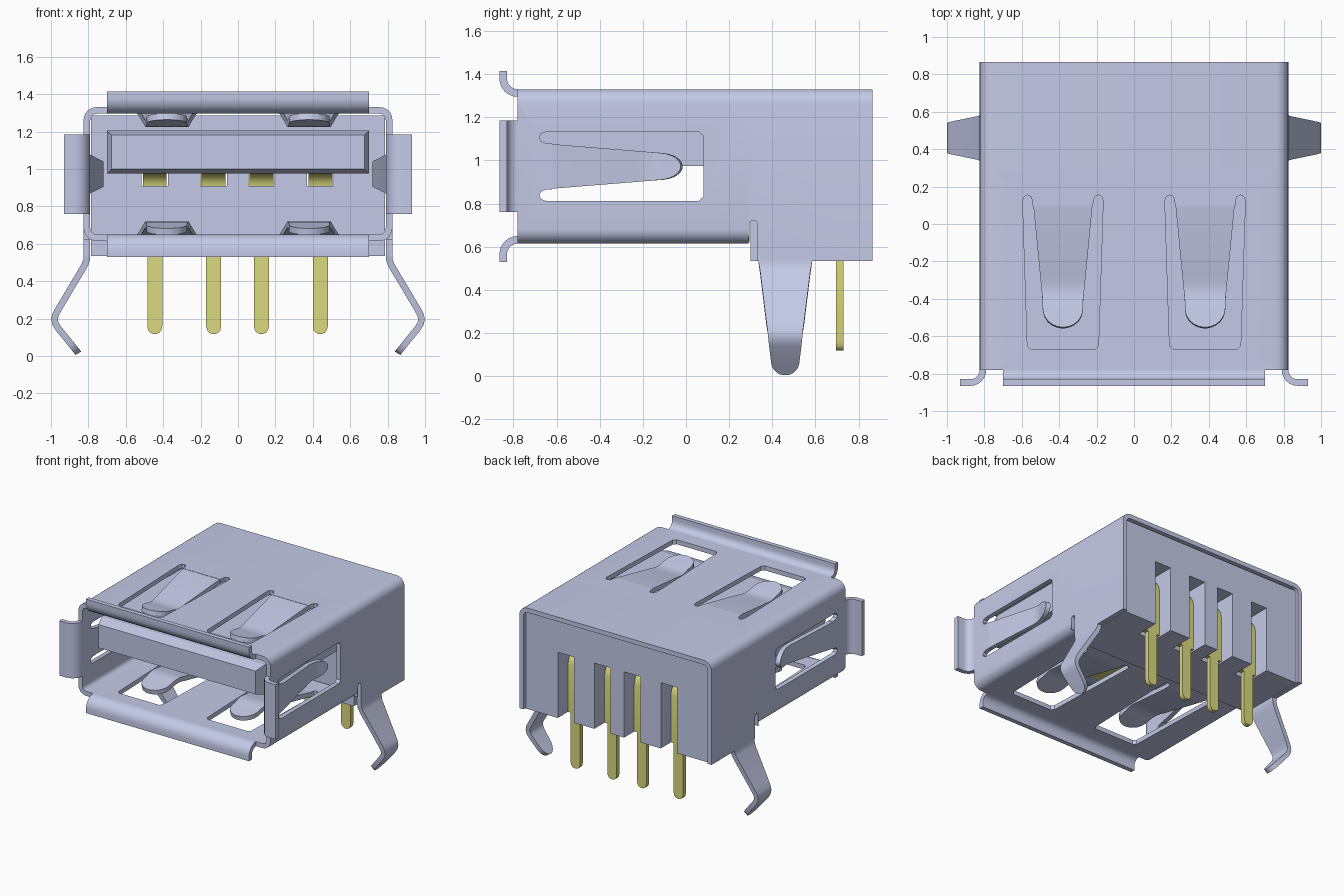
import bpy, bmesh, math
from mathutils import Vector

cube = bpy.data.objects.get("Cube")
if cube:
    bpy.data.objects.remove(cube, do_unlink=True)


def material(name, rgb):
    m = bpy.data.materials.new(name)
    m.use_nodes = True
    m.diffuse_color = (*rgb, 1)
    bsdf = next(n for n in m.node_tree.nodes if n.type == 'BSDF_PRINCIPLED')
    bsdf.inputs["Base Color"].default_value = (*rgb, 1)
    return m


STEEL = material("pale blue grey", (0.56, 0.60, 0.81))
BRASS = material("olive yellow", (0.70, 0.70, 0.21))
T = 0.035          # sheet thickness
CX, TOP, BOT = 0.8075, 1.3125, 0.6325   # mid-surfaces of the sheet shell
MIDZ = 0.9725


def make(name, bm, mat):
    bmesh.ops.recalc_face_normals(bm, faces=bm.faces)
    me = bpy.data.meshes.new(name)
    bm.to_mesh(me)
    bm.free()
    ob = bpy.data.objects.new(name, me)
    bpy.context.collection.objects.link(ob)
    me.materials.append(mat)
    return ob


def activate(ob):
    bpy.ops.object.select_all(action='DESELECT')
    ob.select_set(True)
    bpy.context.view_layer.objects.active = ob


def smooth(ob):
    activate(ob)
    bpy.ops.object.shade_smooth_by_angle(angle=math.radians(32))


def apply(ob, mod):
    activate(ob)
    bpy.ops.object.modifier_apply(modifier=mod.name)


def strip(name, stations, wdir, mat=STEEL, closed=False):
    """Bent sheet: stations are (centre, half width) along a path."""
    bm = bmesh.new()
    w = Vector(wdir)
    rows = [(bm.verts.new(Vector(c) - w * h), bm.verts.new(Vector(c) + w * h)) for c, h in stations]
    for i in range(len(rows) if closed else len(rows) - 1):
        a, b = rows[i], rows[(i + 1) % len(rows)]
        bm.faces.new((a[0], a[1], b[1], b[0]))
    ob = make(name, bm, mat)
    sol = ob.modifiers.new("sheet", 'SOLIDIFY')
    sol.thickness, sol.offset, sol.use_even_offset = T, 0, True
    apply(ob, sol)
    smooth(ob)
    return ob


def box(name, lo, hi, mat=STEEL):
    bm = bmesh.new()
    bmesh.ops.create_cube(bm, size=1)
    for v in bm.verts:
        v.co = [lo[i] if v.co[i] < 0 else hi[i] for i in range(3)]
    return make(name, bm, mat)


def prism(name, pts, place, d0, d1):
    """Outline pts (u, v) extruded over depth d0..d1, positioned by place(u, v, d)."""
    bm = bmesh.new()
    a = [bm.verts.new(place(u, v, d0)) for u, v in pts]
    b = [bm.verts.new(place(u, v, d1)) for u, v in pts]
    n = len(pts)
    bm.faces.new(a)
    bm.faces.new(b[::-1])
    for i in range(n):
        bm.faces.new((a[i], a[(i + 1) % n], b[(i + 1) % n], b[i]))
    return make(name, bm, STEEL)


def cut(target, cutter):
    mod = target.modifiers.new("cut", 'BOOLEAN')
    mod.operation, mod.solver, mod.object = 'DIFFERENCE', 'EXACT', cutter
    apply(target, mod)
    bpy.data.objects.remove(cutter, do_unlink=True)


def arc(cx, cy, r, a0, a1, n=6):
    return [(cx + r * math.cos(math.radians(a0 + (a1 - a0) * i / n)),
             cy + r * math.sin(math.radians(a0 + (a1 - a0) * i / n))) for i in range(n + 1)]


# Shell: closed tube in front, open-bottomed cover behind
R = 0.05
top_arcs = arc(CX - R, TOP - R, R, 0, 90) + arc(-CX + R, TOP - R, R, 90, 180)
low_arcs = arc(-CX + R, BOT + R, R, 180, 270) + arc(CX - R, BOT + R, R, 270, 360)
Y0, Y1, Y2 = -0.78, 0.29, 0.865
front_shell = strip("front_shell", [((x, (Y0 + Y1) / 2, z), (Y1 - Y0) / 2) for x, z in top_arcs + low_arcs],
                    (0, 1, 0), closed=True)
cover = [(CX, 0.535)] + top_arcs + [(-CX, 0.535)]
rear_shell = strip("rear_shell", [((x, (Y1 + Y2) / 2, z), (Y2 - Y1) / 2) for x, z in cover], (0, 1, 0))

# Relief slot with a rounded top on both side walls
slot = [(0.27, 0.4), (0.33, 0.4)] + arc(0.312, 0.704, 0.018, 0, 180) + [(0.294, 0.62), (0.27, 0.62)]
cut(rear_shell, prism("slot_cutter", slot, lambda u, v, d: (d, u, v), -1, 1))


# Spring fingers in U-shaped cutouts; s runs from the root, d is the inward dip
def u_outline(length, w0, w1, f0):
    half = [(length, w1 - 0.02), (length - 0.02, w1), (0.03, w0), (0.008, w0 - 0.009),
            (0, (w0 + f0) / 2), (0.008, f0 + 0.009), (0.03, f0), (0.06, f0 - 0.002)]
    return half + [(s, -w) for s, w in reversed(half)]


def spring(name, shell, place, wdir, length, w0, w1, f0, f1, tip):
    cut(shell, prism("cutter", u_outline(length, w0, w1, f0),
                     lambda u, v, d: Vector(place(u, d)) + Vector(wdir) * v, -0.06, 0.06))
    dip = [(0.035, 0), (0.08, 0.004), (0.42, 0.058), (0.46, 0.066), (0.50, 0.070),
           (0.54, 0.066), (0.57, 0.058)]
    st = [(s, d, f0 + (f1 - f0) * min(1, s / 0.57)) for s, d in dip]
    # rounded, turned-up tip
    for a in (0, 20, 40, 58, 72, 82, 88):
        k = math.sin(math.radians(a))
        s = tip - 0.10 + 0.10 * k
        if s > 0.575:
            st.append((s, 0.058 - 0.026 * (s - 0.57) / (tip - 0.57), f1 * math.cos(math.radians(a))))
    strip(name, [(place(s, d), h) for s, d, h in st], wdir)


for side, label in ((1, "left"), (-1, "right")):
    x = 0.38 * side
    spring(f"top_spring_{label}", front_shell, lambda s, d: (x, 0.155 - s, TOP - d),
           (1, 0, 0), 0.825, 0.215, 0.19, 0.163, 0.108, 0.71)
    spring(f"bottom_spring_{label}", front_shell, lambda s, d: (x, 0.155 - s, BOT + d),
           (1, 0, 0), 0.825, 0.215, 0.19, 0.163, 0.108, 0.71)
    spring(f"side_spring_{label}", front_shell, lambda s, d: (side * (CX - d), -0.68 + s, MIDZ),
           (0, 0, 1), 0.76, 0.16, 0.16, 0.108, 0.062, 0.66)

    # Flared side lip
    lip = [(CX, -0.77)] + arc(CX + 0.0675, Y0, 0.0675, 180, 270) + [(0.93, Y0 - 0.0675)]
    strip(f"side_lip_{label}", [((side * u, v, MIDZ), 0.2125) for u, v in lip], (0, 0, 1))

    # Bent, tapering board lock leg: x, z, half width
    leg = [(CX, 0.56, 0.125), (CX, 0.535, 0.125), (0.809, 0.515, 0.122), (0.82, 0.485, 0.117),
           (0.96, 0.25, 0.088), (0.975, 0.222, 0.084), (0.981, 0.198, 0.081), (0.977, 0.174, 0.078),
           (0.962, 0.149, 0.075), (0.892, 0.063, 0.064), (0.876, 0.043, 0.055), (0.864, 0.028, 0.04),
           (0.857, 0.019, 0.025), (0.854, 0.014, 0.008)]
    strip(f"board_leg_{label}", [((side * u, 0.46, z), h) for u, z, h in leg], (0, 1, 0))
smooth(front_shell)
smooth(rear_shell)

# Flared top and bottom lips
for z0, up, label in ((TOP, 1, "top"), (BOT, -1, "bottom")):
    lip = [(-0.77, 0)] + arc(Y0, 0.0675, 0.0675, 270, 180) + [(Y0 - 0.0675, 0.1025)]
    strip(f"{label}_lip", [((0, y, z0 + up * z), 0.70) for y, z in lip], (1, 0, 0))

# Insulator block with rear notches and contact passages
block = box("insulator_block", (-0.785, 0.30, 0.535), (0.785, 0.845, 1.285))
PINS = (-0.445, -0.13, 0.125, 0.44)
for x in PINS:
    cut(block, box("cutter", (x - 0.07, 0.66, 0.4), (x + 0.07, 1, 1.045)))
    cut(block, box("cutter", (x - 0.07, 0.2, 0.91), (x + 0.07, 0.7, 0.99)))

# Tongue with chamfered front
tongue = box("tongue", (-0.70, -0.67, 0.975), (0.70, 0.31, 1.205))
bm = bmesh.new()
bm.from_mesh(tongue.data)
nose = min(bm.faces, key=lambda f: f.calc_center_median().y)
bmesh.ops.inset_region(bm, faces=[nose], thickness=0.035)
for v in nose.verts:
    v.co.y = -0.75
bm.to_mesh(tongue.data)
bm.free()

# Contact pins: y, z, half width
pin = [(0.7125, 0.118, 0.010), (0.7125, 0.124, 0.024), (0.7125, 0.137, 0.035), (0.7125, 0.158, 0.04),
       (0.7125, 0.54, 0.04), (0.7125, 0.542, 0.064), (0.7125, 0.90, 0.064), (0.705, 0.935, 0.064),
       (0.685, 0.968, 0.064), (0.65, 0.988, 0.064), (0.58, 0.991, 0.064), (-0.60, 0.991, 0.064)]
for i, x in enumerate(PINS):
    strip(f"contact_pin_{i + 1}", [((x, y, z), h) for y, z, h in pin], (1, 0, 0), BRASS)
